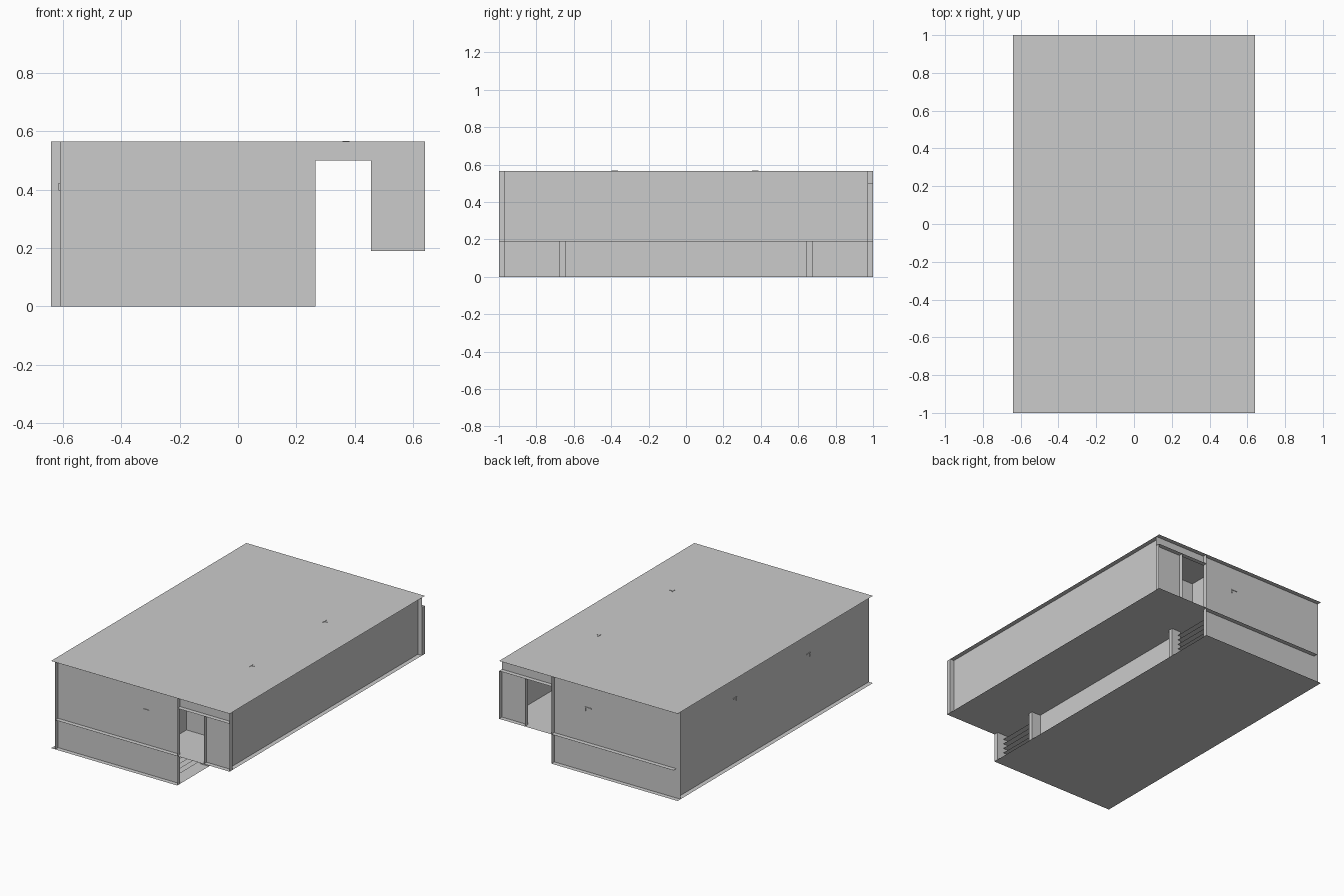
import bpy, bmesh

if "Cube" in bpy.data.objects:
    bpy.data.objects.remove(bpy.data.objects["Cube"])


def sheet(name, x, y, z):
    """Flat rectangular panel; exactly one of x, y, z is a single number."""
    if not isinstance(x, tuple):
        c = [(x, y[0], z[0]), (x, y[1], z[0]), (x, y[1], z[1]), (x, y[0], z[1])]
    elif not isinstance(y, tuple):
        c = [(x[0], y, z[0]), (x[1], y, z[0]), (x[1], y, z[1]), (x[0], y, z[1])]
    else:
        c = [(x[0], y[0], z), (x[1], y[0], z), (x[1], y[1], z), (x[0], y[1], z)]
    bm = bmesh.new()
    bm.faces.new([bm.verts.new(p) for p in c])
    me = bpy.data.meshes.new(name)
    bm.to_mesh(me)
    bm.free()
    ob = bpy.data.objects.new(name, me)
    bpy.context.collection.objects.link(ob)
    return ob


def box(name, loc, size):
    bpy.ops.mesh.primitive_cube_add(size=1, location=loc)
    ob = bpy.context.object
    ob.name = name
    ob.scale = size
    return ob


W, L, H = 0.64, 1.0, 0.565      # half width, half length, height
WI, LI = 0.61, 0.97             # wall planes, set in from the edges
F, D = 0.19, 0.50               # raised floor, door head
XA, XB = 0.265, 0.455           # doorway sides
XR, XV = 0.20, 0.10             # recessed base wall, vestibule wall
YV = 0.67                       # vestibule end

# Roof and floors
sheet("roof", (-W, W), (-L, L), H)
sheet("ground_floor", (-W, XA), (-L, L), 0)
sheet("raised_floor", (-WI, W), (-L, L), F)

# Long side walls
sheet("left_wall", -WI, (-L, LI), (0, H))
sheet("right_wall", WI, (-LI, LI), (F, H))
sheet("corridor_wall", XA, (-YV, YV), (F, H))
sheet("recessed_base_wall", XR, (-YV, YV), (0, F))

for end, s in (("front", -1), ("back", 1)):
    y = s * LI
    fin = tuple(sorted((s * LI, s * L)))
    # End walls and door head
    sheet(end + "_wall", (-WI if s < 0 else -W, XA), y, (0, H))
    sheet(end + "_side_panel", (XB, W), y, (F, D))
    sheet(end + "_lintel", (XA, W), y, (D, H))
    sheet(end + "_lintel_ledge", (XA, W), fin, D)
    # Upright fins beside the doorway and at the corner
    sheet(end + "_door_fin", XA, fin, (0, H))
    sheet(end + "_jamb_fin", XB, fin, (F, D))
    sheet(end + "_corner_fin", W, fin, (F, H if s < 0 else D))
    # Stair vestibule opening off the corridor
    vest = tuple(sorted((s * YV, s * LI)))
    sheet(end + "_vestibule_side", XV, vest, (0, H))
    sheet(end + "_vestibule_end", (XV, XA), s * YV, (F, H))
    box(end + "_vestibule_post", ((XR + XA) / 2, s * (YV - 0.01), F / 2),
        (XA - XR, 0.03, F))
    for k in range(1, 6):
        sheet(end + "_step", (XV, XR + 0.02), vest, F * k / 6)
    # Small bracket on the end wall
    box(end + "_bracket_bar", (0.02, s * (LI + 0.002), 0.415), (0.045, 0.004, 0.005))
    box(end + "_bracket_drop", (0.04, s * (LI + 0.002), 0.405), (0.005, 0.004, 0.025))

# Brackets on roof and left wall
for y in (-0.38, 0.37):
    box("roof_bracket_bar", (0.37, y, H + 0.001), (0.025, 0.005, 0.003))
    box("roof_bracket_drop", (0.36, y, H + 0.001), (0.005, 0.035, 0.003))
    box("wall_bracket_bar", (-WI - 0.002, y, 0.42), (0.004, 0.035, 0.005))
    box("wall_bracket_drop", (-WI - 0.002, y - 0.015, 0.41), (0.004, 0.005, 0.025))

# Window on the right wall
sheet("window", WI + 0.002, (0.24, 0.355), (0.31, 0.47))
